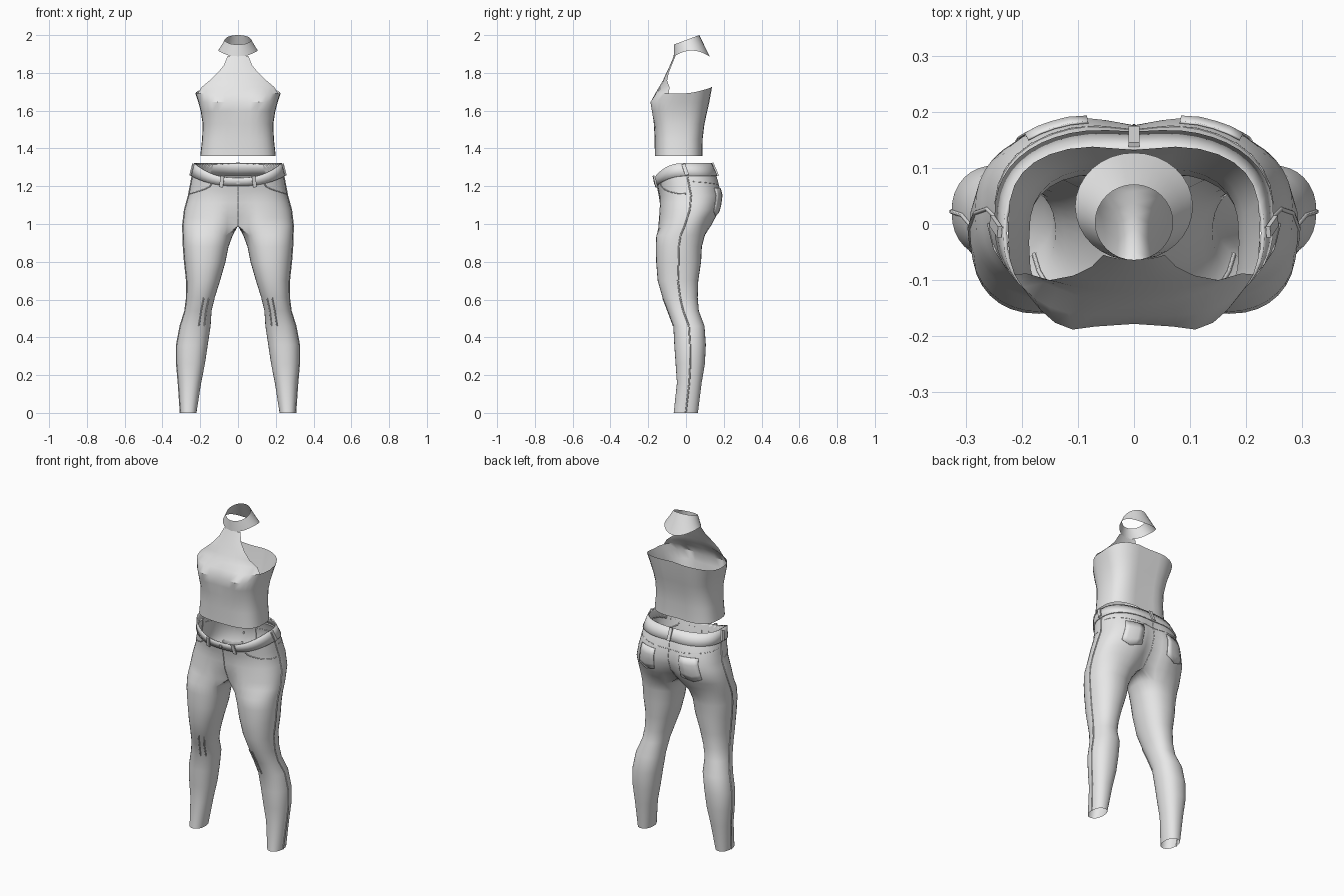
import bpy, math
from mathutils import Vector, Matrix

cube = bpy.data.objects.get("Cube")
if cube:
    bpy.data.objects.remove(cube)

grey = bpy.data.materials.new("cloth_grey")
grey.use_nodes = True
COLOUR = (0.8, 0.8, 0.8, 1)
grey.diffuse_color = COLOUR
grey.node_tree.nodes["Principled BSDF"].inputs["Base Color"].default_value = COLOUR


def power(v, p):
    return math.copysign(abs(v) ** p, v)


def section(t, w, yf, yb, p, dip_front=0, dip_back=0):
    """Rounded body section, t = 0 at the front centre and pi at the back centre."""
    x = w * power(math.sin(t), p)
    if abs(math.sin(t)) < 1e-6:
        x = 0
    c = power(math.cos(t), p)
    y = (yf + yb) / 2 - (yb - yf) / 2 * c
    groove = math.exp(-(x / 0.06) ** 2)
    return x, y + groove * (dip_front if c > 0 else -dip_back)


def make_mesh(name, verts, faces, mirror=False, thickness=0):
    mesh = bpy.data.meshes.new(name)
    mesh.from_pydata([tuple(v) for v in verts], [], faces)
    mesh.materials.append(grey)
    obj = bpy.data.objects.new(name, mesh)
    bpy.context.collection.objects.link(obj)
    if mirror:
        mod = obj.modifiers.new("mirror", "MIRROR")
        mod.use_clip = True
    if thickness:
        mod = obj.modifiers.new("thickness", "SOLIDIFY")
        mod.thickness = thickness
    bpy.ops.object.select_all(action="DESELECT")
    obj.select_set(True)
    bpy.context.view_layer.objects.active = obj
    bpy.ops.object.shade_smooth_by_angle(angle=math.radians(35))
    return obj


def grid_faces(rows, cols, start=0, wrap=False):
    faces = []
    for r in range(rows - 1):
        for c in range(cols if wrap else cols - 1):
            d = (c + 1) % cols
            a, b = start + r * cols, start + (r + 1) * cols
            faces.append((a + c, a + d, b + d, b + c))
    return faces


def tube(name, points, radius=0.003):
    """Raised seam line on both sides of the body."""
    for side, s in (("left", 1), ("right", -1)):
        curve = bpy.data.curves.new(name, "CURVE")
        curve.dimensions = "3D"
        curve.bevel_depth = radius
        curve.bevel_resolution = 1
        spline = curve.splines.new("POLY")
        spline.points.add(len(points) - 1)
        for sp, p in zip(spline.points, points):
            sp.co = (s * p[0], p[1], p[2], 1)
        curve.materials.append(grey)
        obj = bpy.data.objects.new(side + "_" + name, curve)
        bpy.context.collection.objects.link(obj)


# Trousers: leg stations (z, inner x, outer x, front y, back y)
LEG = [(0, .22, .305, -.065, .063), (.16, .195, .316, -.048, .083),
       (.26, .175, .325, -.055, .1), (.36, .16, .325, -.062, .105),
       (.46, .145, .306, -.067, .098), (.54, .14, .281, -.097, .068),
       (.61, .123, .272, -.124, .062), (.7, .095, .272, -.15, .065),
       (.8, .066, .283, -.158, .08), (.88, .05, .289, -.16, .084), (.94, .028, .291, -.157, .1)]
# Hip stations (front z, back z, half width, front y, back y, front dip, back dip)
HIP = [(.99, .99, .293, -.154, .14, .06, .06), (1.075, 1.075, .283, -.145, .185, .015, .035),
       (1.15, 1.15, .262, -.142, .196, 0, .02), (1.2, 1.25, .243, -.152, .168, 0, .008),
       (1.245, 1.32, .226, -.163, .13, 0, 0)]
OUTER, RING = 24, 32


def hip(v, t):
    i = min(int(v), len(HIP) - 2)
    f = v - i
    zf, zb, w, yf, yb, df, db = [a + (b - a) * f for a, b in zip(HIP[i], HIP[i + 1])]
    x, y = section(t, w, yf, yb, 0.8, df, db)
    rise = math.sin(min(t, math.pi / 2)) ** 2
    return Vector((x, y, zf + (zb - zf) * rise))


def hip_frame(v, t):
    e = 0.02
    along = hip(v, min(t + e, math.pi)) - hip(v, max(t - e, 0))
    up = hip(min(v + e, 4), t) - hip(max(v - e, 0), t)
    if t < e or t > math.pi - e:
        along.yz = 0, 0
    n = along.cross(up).normalized()
    return n, up.normalized()


def hip_out(v, t, lift):
    return hip(v, t) + hip_frame(v, t)[0] * lift


verts = []
for z, xi, xo, yf, yb in LEG:
    for k in range(RING):
        a = math.radians(-45) + math.tau * k / RING
        verts.append(((xi + xo) / 2 + (xo - xi) / 2 * power(math.sin(a), .9),
                      (yf + yb) / 2 - (yb - yf) / 2 * power(math.cos(a), .9), z))
# Crotch ring: outer arc on the hip, inner arc on the centre line
angles = [math.pi * k / OUTER for k in range(OUTER + 1)]
verts += [hip(0, t) for t in angles]
front, back = hip(0, 0), hip(0, math.pi)
inner = RING - OUTER
verts += [back.lerp(front, k / inner) for k in range(1, inner)]
faces = grid_faces(len(LEG) + 1, RING, wrap=True)
# Hip rows above the crotch
base = len(LEG) * RING
top = len(verts)
LEVELS = [.5, 1, 1.5, 2, 2.5, 3, 4]
for v in LEVELS:
    verts += [hip(v, t) for t in angles]
faces += grid_faces(len(LEVELS), OUTER + 1, top)
faces += [(base + k, base + k + 1, top + k + 1, top + k) for k in range(OUTER)]
make_mesh("trousers", verts, faces, mirror=True)


def patch(name, v0, v1, t0, t1, lift, rows, cols, thickness, point=0):
    """Cloth panel lying on the hips; point pulls the middle of the lower edge down."""
    pts = []
    for r in range(rows):
        for c in range(cols):
            u, f = c / (cols - 1), r / (rows - 1)
            low = v0 - point * (1 - abs(2 * u - 1))
            t = math.radians(t0 + (t1 - t0) * u)
            pts.append(hip_out(low + (v1 - low) * f, t, lift))
            if t < 1e-4 or t > math.pi - 1e-4:
                pts[-1].x = 0
    return make_mesh(name, pts, grid_faces(rows, cols), True, thickness)


patch("waistband", 3.05, 4, 0, 180, .007, 3, 25, .007)
patch("back_pockets", .9, 2.4, 137, 166, .005, 5, 5, .004, .25)


# Belt loops and button
def box(name, v, t, sx, sy, sz, lift, side=1):
    n, up = hip_frame(v, t)
    bpy.ops.mesh.primitive_cube_add(size=1)
    obj = bpy.context.object
    obj.name = name
    obj.data.materials.append(grey)
    rot = Matrix((up.cross(n), n, up)).transposed().to_4x4()
    m = Matrix.Translation(hip_out(v, t, lift)) @ rot @ Matrix.Diagonal((sx, sy, sz, 1))
    obj.matrix_world = Matrix.Diagonal((side, 1, 1, 1)) @ m


for side, s in (("left", 1), ("right", -1)):
    for place, deg in (("front", 16), ("side", 90)):
        box(f"{side}_{place}_belt_loop", 3.5, math.radians(deg), .02, .008, .062, .012, s)
box("back_belt_loop", 3.5, math.pi, .02, .008, .075, .012)
box("button", 3.5, 0, .016, .006, .016, .01)

# Seams: outer leg, seat, fly, front pockets, back yoke
outer = [Vector(verts[r * RING + OUTER // 2]) for r in range(len(LEG))]
outer += [hip(v / 2, math.pi / 2) for v in range(7)]
tube("side_seam", outer, .004)
tube("seat_seam", [hip(v / 2, math.pi) for v in range(7)])
tube("fly_seam", [hip(v / 2, 0) for v in range(7)])
tube("pocket_seam", [hip(3 - math.sin(a * math.pi / 12) * .9, math.radians(30 + 55 * (1 - math.cos(a * math.pi / 12))))
                     for a in range(7)])
tube("yoke_seam", [hip(2.75 - .2 * a / 8, math.radians(95 + 85 * a / 8)) for a in range(9)], .002)
# Knee folds at the inner front
for c in (1, 3):
    tube("knee_fold", [Vector(verts[r * RING + c]) for r in (4, 5, 6)], .004)

# Halter top body (z, half width, front y, back y, bust)
BODY = [(1.36, .2, -.165, .092, 0), (1.45, .19, -.166, .093, 0), (1.53, .187, -.17, .103, .002),
        (1.595, .197, -.177, .117, .012), (1.645, .21, -.178, .128, .019), (1.69, .225, -.163, .142, .004)]
# Front panel rising to the neck (z, half width, centre y, edge y)
PANEL = [(1.725, .192, -.143, -.088), (1.76, .15, -.122, -.1), (1.8, .108, -.104, -.092),
         (1.84, .075, -.085, -.076), (1.89, .055, -.064, -.055)]
COLS, EDGE = 32, 6
verts = []
for z, w, yf, yb, bust in BODY:
    for k in range(COLS):
        t = math.tau * k / COLS
        x, y = section(t, w, yf, yb, .68, 0, .01)
        if math.cos(t) > 0:
            y -= bust * math.exp(-((abs(x) - .12) / .05) ** 2)
        rise = .035 * max(0, -math.cos(t)) if z == BODY[-1][0] else 0
        verts.append((x, y, z + rise))
faces = grid_faces(len(BODY), COLS, wrap=True)
last = (len(BODY) - 1) * COLS
rim = [last + k % COLS for k in range(-EDGE, EDGE + 1)]
reach = verts[rim[-1]][0]
start, width = len(verts), len(rim)
for z, w, yc, ye in PANEL:
    for i in rim:
        u = verts[i][0] / reach
        verts.append((w * u, yc + (ye - yc) * u * u, z))
faces += [(rim[k], rim[k + 1], start + k + 1, start + k) for k in range(width - 1)]
faces += grid_faces(len(PANEL), width, start)
make_mesh("halter_top", verts, faces)

# Tilted collar, flaring toward its lower edge
verts = []
for f in (0, .5, 1):
    for k in range(COLS):
        a = math.tau * k / COLS
        low = Vector((.105 * math.sin(a), .031 - .096 * math.cos(a), 1.885 + .033 * math.sin(a) ** 2))
        high = Vector((.069 * math.sin(a), .003 - .067 * math.cos(a), 1.975 - .025 * math.cos(a)))
        verts.append(low.lerp(high, f))
make_mesh("collar", verts, grid_faces(3, COLS, wrap=True))
